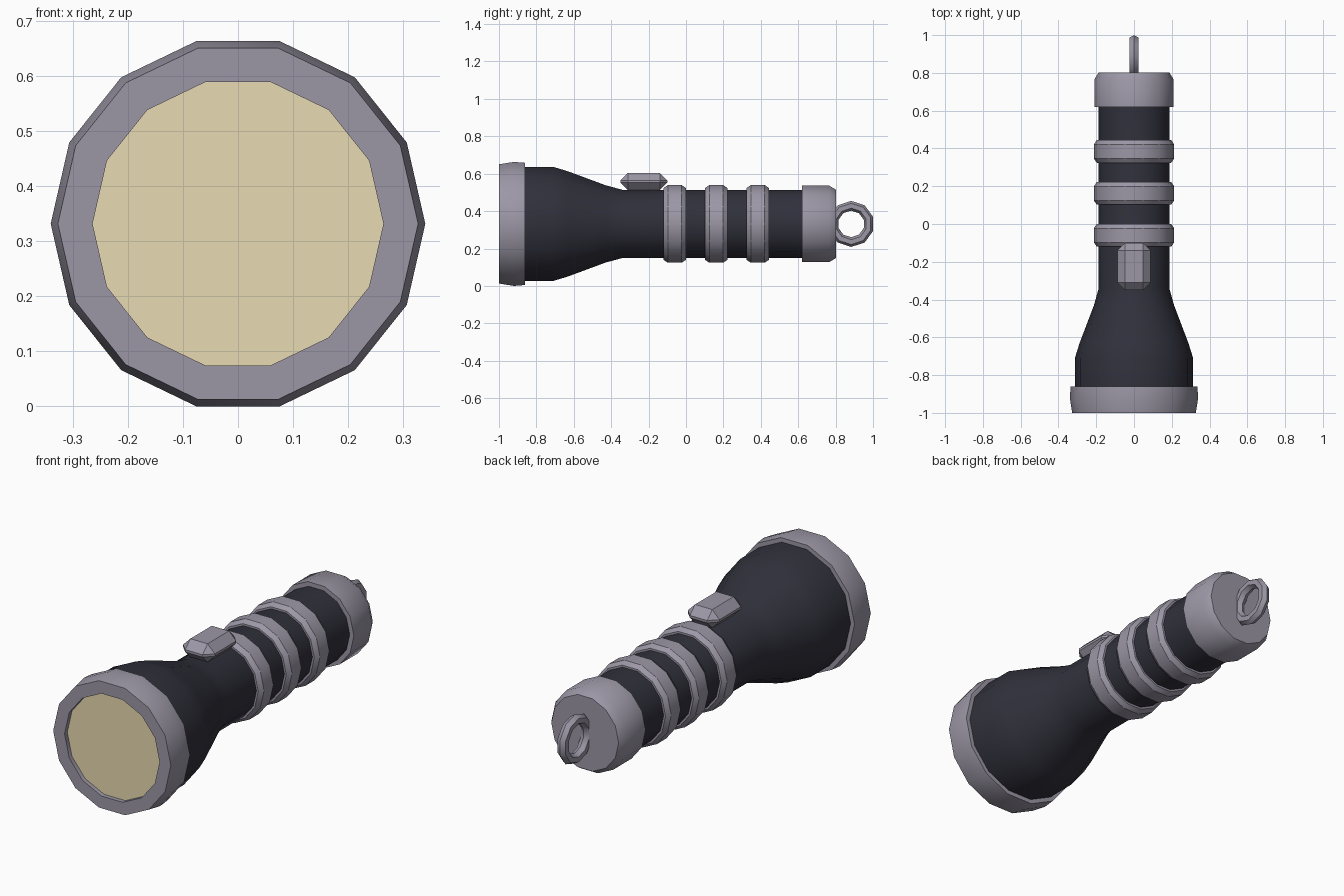
import bpy, bmesh, math
from mathutils import Matrix

if "Cube" in bpy.data.objects:
    bpy.data.objects.remove(bpy.data.objects["Cube"])

SIDES = 14
CZ = 0.3315  # height of the long axis


def material(name, color):
    m = bpy.data.materials.new(name)
    m.diffuse_color = (*color, 1)
    m.use_nodes = True
    m.node_tree.nodes["Principled BSDF"].inputs["Base Color"].default_value = m.diffuse_color
    return m


dark = material("dark_shell", (0.03, 0.03, 0.045))
metal = material("grey_metal", (0.33, 0.31, 0.38))
glass = material("warm_lens", (0.80, 0.70, 0.44))


def finish(name, bm, mat):
    bmesh.ops.recalc_face_normals(bm, faces=bm.faces)
    me = bpy.data.meshes.new(name)
    bm.to_mesh(me)
    bm.free()
    me.materials.append(mat)
    ob = bpy.data.objects.new(name, me)
    bpy.context.collection.objects.link(ob)
    bpy.ops.object.select_all(action='DESELECT')
    ob.select_set(True)
    bpy.context.view_layer.objects.active = ob
    bpy.ops.object.shade_smooth_by_angle(angle=math.radians(32))
    return ob


def lathe(name, profile, mat, cap=True):
    """Turn (radius, y) points around the long axis."""
    bm = bmesh.new()
    rings = []
    for r, y in profile:
        angles = [2 * math.pi * i / SIDES for i in range(SIDES)]
        rings.append([bm.verts.new((r * math.cos(a), y, CZ + r * math.sin(a))) for a in angles])
    for a, b in zip(rings, rings[1:]):
        for i in range(SIDES):
            j = (i + 1) % SIDES
            bm.faces.new((a[i], a[j], b[j], b[i]))
    if cap:
        bm.faces.new(rings[0])
        bm.faces.new(rings[-1])
    return finish(name, bm, mat)


# Flared body and handle
lathe("body", [(0.313, -0.88), (0.313, -0.71), (0.288, -0.63), (0.212, -0.43),
               (0.187, -0.34), (0.187, 0.65)], dark)

# Head rim with recessed lens
lathe("head_rim", [(0.264, -0.97), (0.264, -1.0), (0.327, -1.0), (0.34, -0.92),
                   (0.335, -0.86), (0.30, -0.86)], metal, cap=False)
lathe("lens", [(0.266, -0.978), (0.266, -0.96)], glass)

# Grip rings
for n in range(3):
    y = -0.06 + 0.222 * n
    lathe(f"grip_ring_{n + 1}", [(0.18, y - 0.06), (0.197, y - 0.06), (0.213, y - 0.037),
                                 (0.213, y + 0.037), (0.197, y + 0.06), (0.18, y + 0.06)],
          metal, cap=False)

# Tail cap
lathe("tail_cap", [(0.18, 0.62), (0.21, 0.62), (0.21, 0.765), (0.187, 0.802)], metal)

# Switch button: a chunky bevelled block
bm = bmesh.new()
bmesh.ops.create_cube(bm, size=1, matrix=Matrix.Translation((0, -0.225, 0.558))
                      @ Matrix.Diagonal((0.176, 0.25, 0.092, 1)))
bmesh.ops.bevel(bm, geom=bm.edges[:], offset=0.04, segments=1, affect='EDGES')
finish("switch_button", bm, metal)

# Lanyard loop: ten-sided ring standing in the yz plane
bm = bmesh.new()
N, M, R, r = 10, 6, 0.097, 0.026
grid = []
for i in range(N):
    a = 2 * math.pi * i / N + math.pi / 2
    row = []
    for k in range(M):
        t = 2 * math.pi * k / M
        d = R + r * math.cos(t)
        row.append(bm.verts.new((r * math.sin(t), 0.883 + d * math.cos(a), CZ + d * math.sin(a))))
    grid.append(row)
for i in range(N):
    for k in range(M):
        i2, k2 = (i + 1) % N, (k + 1) % M
        bm.faces.new((grid[i][k], grid[i2][k], grid[i2][k2], grid[i][k2]))
finish("lanyard_loop", bm, metal)
